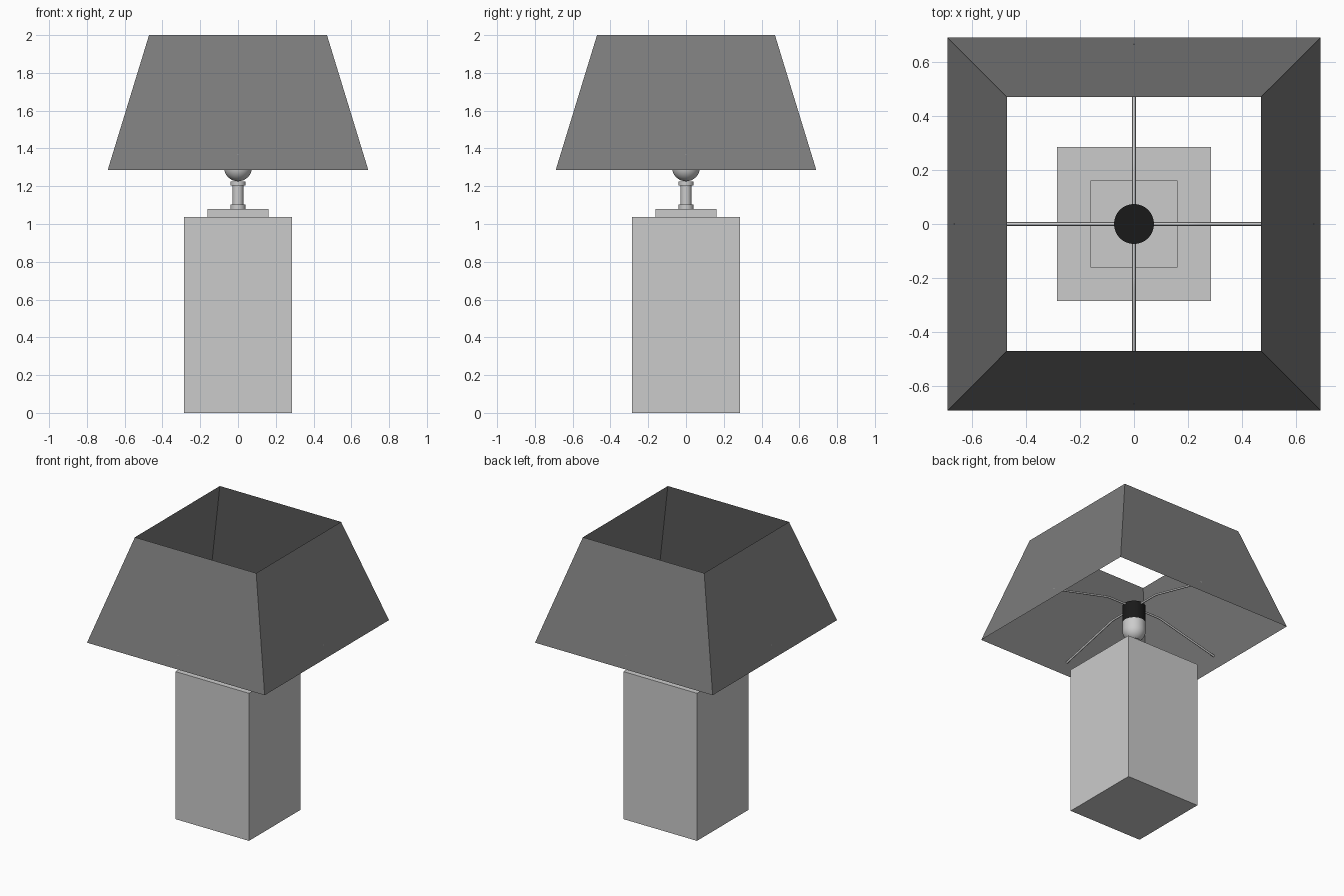
import bpy, bmesh
from math import radians, cos, sin, pi

if "Cube" in bpy.data.objects:
    bpy.data.objects.remove(bpy.data.objects["Cube"])


def material(name, v):
    m = bpy.data.materials.new(name)
    m.diffuse_color = (v, v, v, 1)
    m.use_nodes = True
    m.node_tree.nodes["Principled BSDF"].inputs["Base Color"].default_value = m.diffuse_color
    return m


def add_mesh(name, bm, mat=None):
    me = bpy.data.meshes.new(name)
    bm.to_mesh(me)
    bm.free()
    ob = bpy.data.objects.new(name, me)
    bpy.context.collection.objects.link(ob)
    if mat:
        me.materials.append(mat)
    return ob


def block(name, half, z0, z1, mat=None):
    bm = bmesh.new()
    bmesh.ops.create_cube(bm, size=1)
    bmesh.ops.scale(bm, vec=(2 * half, 2 * half, z1 - z0), verts=bm.verts)
    bmesh.ops.translate(bm, vec=(0, 0, (z0 + z1) / 2), verts=bm.verts)
    return add_mesh(name, bm, mat)


def lathe(name, profile, mat=None, steps=32):
    bm = bmesh.new()
    vs = [bm.verts.new((r, 0, z)) for r, z in profile]
    es = [bm.edges.new(p) for p in zip(vs, vs[1:])]
    bmesh.ops.spin(bm, geom=vs + es, axis=(0, 0, 1), cent=(0, 0, 0),
                   angle=2 * pi, steps=steps)
    bmesh.ops.remove_doubles(bm, verts=bm.verts, dist=1e-5)
    bmesh.ops.recalc_face_normals(bm, faces=bm.faces)
    ob = add_mesh(name, bm, mat)
    bpy.ops.object.select_all(action='DESELECT')
    ob.select_set(True)
    bpy.context.view_layer.objects.active = ob
    bpy.ops.object.shade_smooth_by_angle(angle=radians(35))
    return ob


dark = material("dark_fabric", 0.2)
mid = material("base_grey", 0.52)
black = material("black", 0.01)

# Square base and mounting plate
block("base", 0.286, 0, 1.036, mid)
block("plate", 0.161, 1.036, 1.08)

# Neck with a flange at each end
lathe("neck", [(0, 1.08), (0.04, 1.08), (0.04, 1.102), (0.029, 1.102),
               (0.029, 1.205), (0.04, 1.205), (0.04, 1.226), (0, 1.226)])

# Bulb: round bottom, straight sides
R = 0.074
bowl = [(R * sin(i * pi / 16), 1.3 - R * cos(i * pi / 16)) for i in range(9)]
lathe("bulb", bowl + [(R, 1.36), (0, 1.36)])

# Black socket cap
lathe("socket_cap", [(0, 1.36), (R, 1.36), (R, 1.482), (0, 1.482)], black)

# Four bent wire arms holding the shade
cu = bpy.data.curves.new("shade_arms", 'CURVE')
cu.dimensions = '3D'
cu.bevel_depth = 0.007
cu.bevel_resolution = 2
cu.use_fill_caps = True
path = [(0.07, 1.473), (0.2, 1.473), (0.225, 1.47), (0.25, 1.464), (0.664, 1.363)]
for k in range(4):
    c, s = cos(k * pi / 2), sin(k * pi / 2)
    sp = cu.splines.new('POLY')
    sp.points.add(len(path) - 1)
    for p, (r, z) in zip(sp.points, path):
        p.co = (r * c, r * s, z, 1)
bpy.context.collection.objects.link(bpy.data.objects.new("shade_arms", cu))

# Open, thin tapered shade
bm = bmesh.new()
corners = [(-1, -1), (1, -1), (1, 1), (-1, 1)]
low = [bm.verts.new((0.69 * x, 0.69 * y, 1.285)) for x, y in corners]
top = [bm.verts.new((0.471 * x, 0.471 * y, 2.0)) for x, y in corners]
for i in range(4):
    j = (i + 1) % 4
    bm.faces.new((low[i], low[j], top[j], top[i]))
add_mesh("shade", bm, dark)
